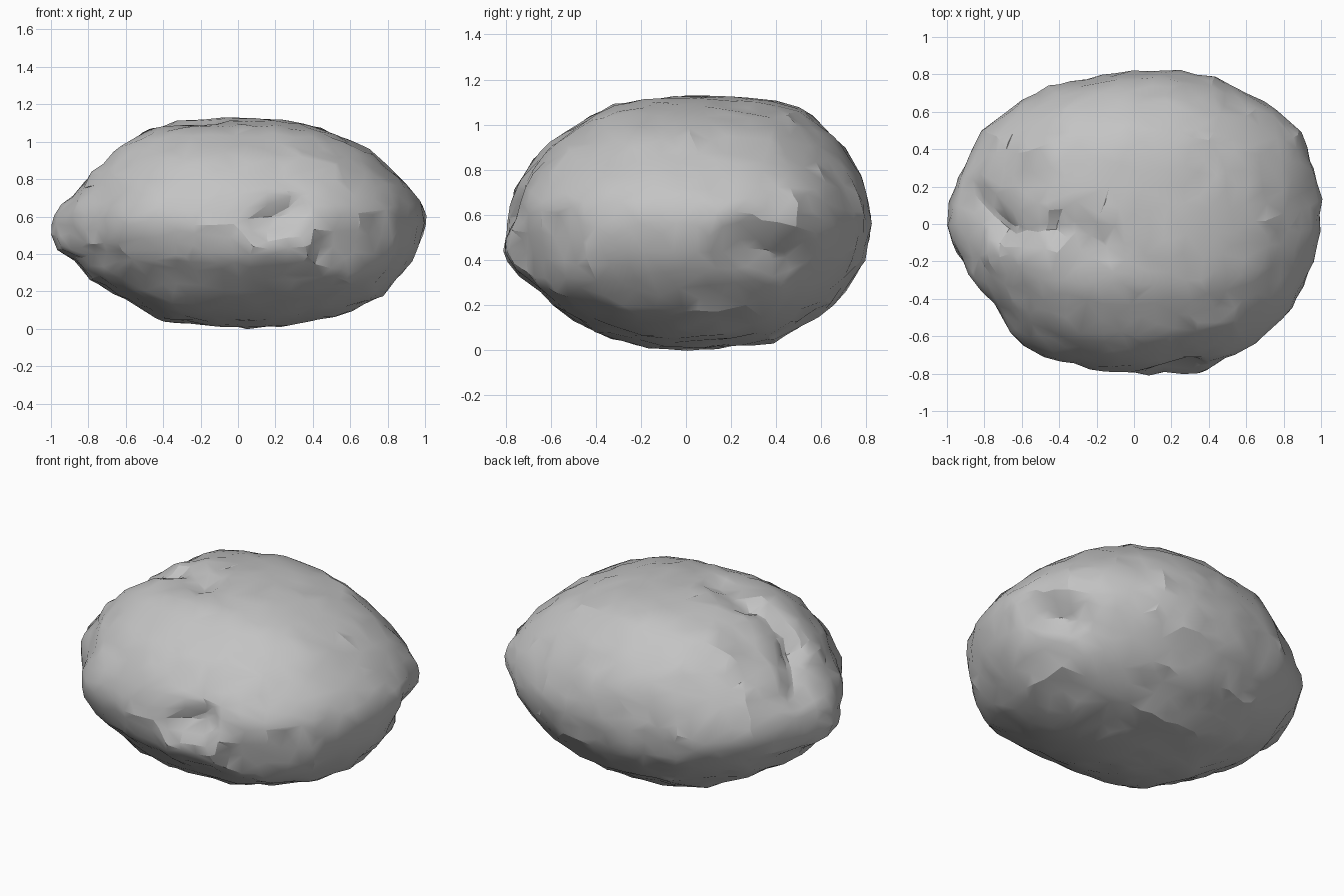
import bpy, bmesh, math
from mathutils import Vector, noise

cube = bpy.data.objects.get("Cube")
if cube:
    bpy.data.objects.remove(cube, do_unlink=True)

HALF = Vector((1.0, 0.825, 0.56))
CENTRE = Vector((0, 0, 0.56))

# Outlines of the boulder in three planes
FRONT = [(-1, .5), (-.96, .61), (-.86, .7), (-.78, .83), (-.65, .97), (-.48, 1.09), (-.3, 1.12),
         (.2, 1.12), (.45, 1.07), (.7, .95), (.83, .83), (.97, .67), (1, .56), (.92, .36),
         (.77, .18), (.5, .06), (.17, .01), (-.4, .05), (-.78, .27), (-.86, .38), (-.96, .42)]
SIDE = [(-.79, .56), (-.75, .72), (-.6, .92), (-.32, 1.09), (.1, 1.12), (.3, 1.12), (.5, 1.08),
        (.66, .95), (.78, .77), (.825, .57), (.79, .4), (.65, .2), (.4, .04), (-.1, 0),
        (-.4, .08), (-.58, .2), (-.72, .35)]
TOP = [(-1, 0), (-.93, .25), (-.8, .5), (-.63, .63), (-.45, .74), (0, .79), (.2, .825),
       (.45, .78), (.7, .65), (.9, .5), (.98, .3), (1, .1), (.95, -.2), (.85, -.45),
       (.65, -.65), (.4, -.76), (0, -.79), (-.2, -.78), (-.5, -.68), (-.65, -.58), (-.82, -.36)]


def polar(points, i, j):
    """Outline as sorted angle and radius pairs in unit-sphere space."""
    rows = []
    for u, v in points:
        u, v = (u - CENTRE[i]) / HALF[i], (v - CENTRE[j]) / HALF[j]
        rows.append((math.atan2(v, u), math.hypot(u, v)))
    rows.sort()
    first, last = rows[0], rows[-1]
    return [(last[0] - math.tau, last[1])] + rows + [(first[0] + math.tau, first[1])]


def radius_at(rows, angle):
    """Distance to the straight edge of the outline at this angle."""
    for (a, r), (b, s) in zip(rows, rows[1:]):
        if a <= angle <= b:
            return r * s * math.sin(b - a) / (r * math.sin(angle - a) + s * math.sin(b - angle))
    return 1


# Normal axis, horizontal axis, vertical axis, outline
PLANES = [(n, i, j, polar(p, i, j)) for n, i, j, p in
          ((1, 0, 2, FRONT), (0, 1, 2, SIDE), (2, 0, 1, TOP))]

# Ridges and hollows: start, end, width, height
RELIEF = [
    # crooked groove and sunken shoulder on the top
    ((-.86, .17, .74), (-.72, 0, .9), .08, -.045),
    ((-.7, -.02, .93), (-.45, -.03, 1.05), .09, -.055),
    ((-.4, 0, 1.08), (-.15, -.12, 1.1), .08, -.04),
    ((-.66, .25, .97), (-.58, .22, 1.03), .16, -.03),
    # pit, lip and undercut on the front
    ((.16, -.78, .57), (.28, -.75, .64), .08, -.06),
    ((.1, -.79, .42), (.34, -.77, .45), .1, .055),
    ((.45, -.7, .46), (.72, -.54, .52), .08, -.03),
    # fuller lower corner
    ((.45, -.62, .32), (.7, -.5, .3), .16, .035),
    # hollows beside the blunt tip
    ((-.76, -.36, .48), (-.7, -.42, .58), .12, -.035),
    ((-.58, -.58, .55), (-.45, -.64, .62), .1, .02),
    ((-.4, -.6, .25), (-.3, -.62, .3), .12, -.02),
    # ledge and dent on the side
    ((.96, .15, .6), (.86, .45, .59), .08, .012),
    ((.93, .28, .48), (.84, .46, .4), .12, -.065),
]
RELIEF = [(Vector(a), Vector(b), w, h) for a, b, w, h in RELIEF]


def shape(d):
    """Place one unit-sphere point on the boulder."""
    total = weight = 0
    for n, i, j, rows in PLANES:
        w = 1 / (d[n] ** 2 + .03)
        total += w * radius_at(rows, math.atan2(d[j], d[i]))
        weight += w
    p = Vector([d[k] * HALF[k] * total / weight for k in range(3)]) + CENTRE
    normal = Vector([d[k] / HALF[k] for k in range(3)]).normalized()
    push = .006
    for a, b, w, h in RELIEF:
        t = max(0, min(1, (p - a).dot(b - a) / (b - a).length_squared))
        push += h * math.exp(-((p - a.lerp(b, t)).length / w) ** 2)
    push += .006 * noise.noise(p * 4) + .014 * noise.noise(p * 9)
    return p + normal * push


# Boulder body
bm = bmesh.new()
bmesh.ops.create_icosphere(bm, subdivisions=6, radius=1)
for v in bm.verts:
    v.co = shape(v.co.normalized())
mesh = bpy.data.meshes.new("boulder")
bm.to_mesh(mesh)
bm.free()
boulder = bpy.data.objects.new("boulder", mesh)
bpy.context.collection.objects.link(boulder)

# Irregular chipped facets
chip = boulder.modifiers.new("chipped_facets", 'DECIMATE')
chip.ratio = .1
bpy.ops.object.select_all(action='DESELECT')
bpy.context.view_layer.objects.active = boulder
boulder.select_set(True)
bpy.ops.object.modifier_apply(modifier=chip.name)
bpy.ops.object.shade_smooth_by_angle(angle=math.radians(22))

# Stone colour
stone = bpy.data.materials.new("grey_stone")
stone.use_nodes = True
grey = (.55, .55, .55, 1)
stone.diffuse_color = grey
stone.node_tree.nodes["Principled BSDF"].inputs["Base Color"].default_value = grey
boulder.data.materials.append(stone)
